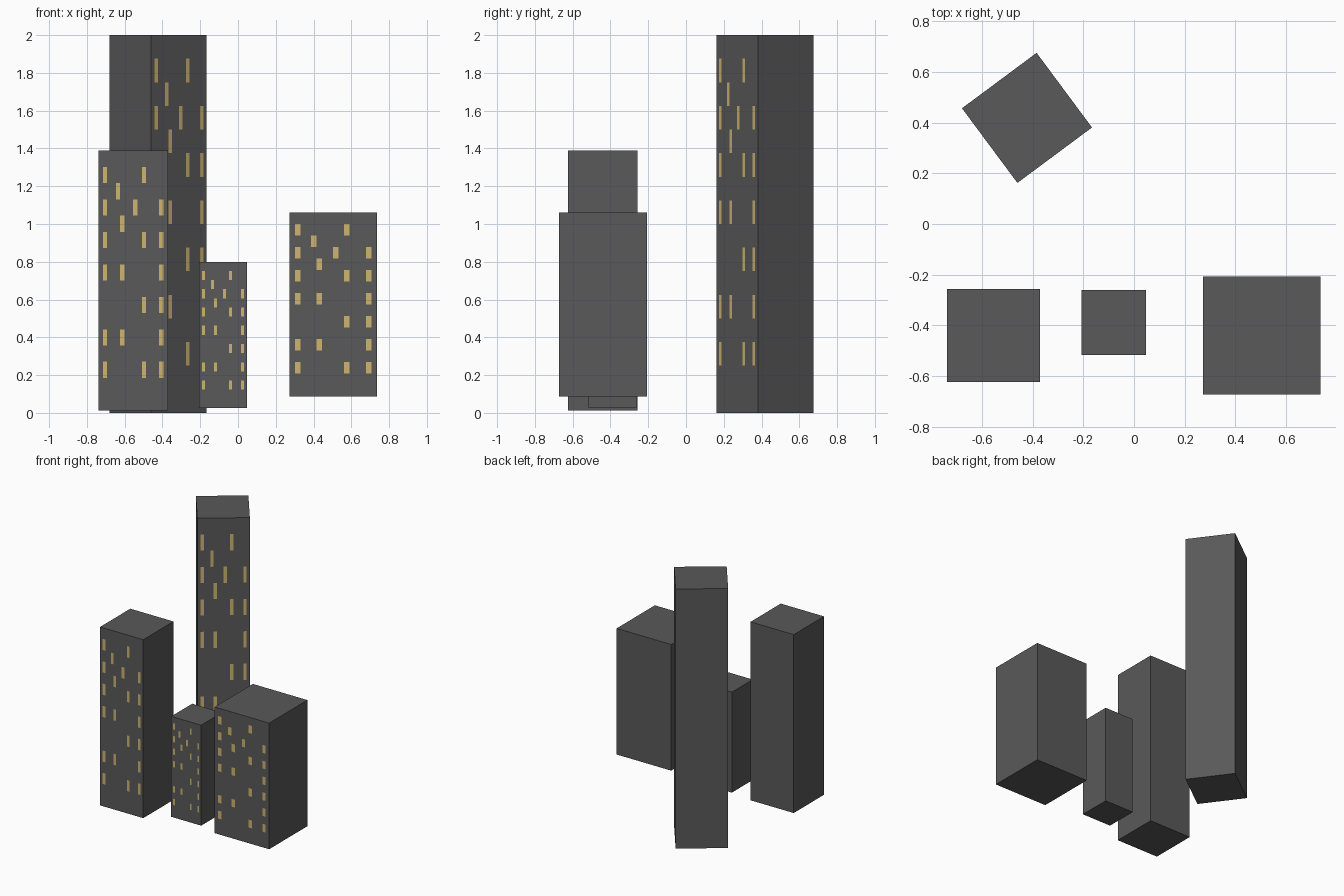
import bpy, bmesh
from math import radians
from mathutils import Matrix

if "Cube" in bpy.data.objects:
    bpy.data.objects.remove(bpy.data.objects["Cube"])


def material(name, rgb):
    m = bpy.data.materials.new(name)
    m.diffuse_color = (*rgb, 1)
    m.use_nodes = True
    m.node_tree.nodes["Principled BSDF"].inputs["Base Color"].default_value = m.diffuse_color
    return m


WALL = material("dark_concrete", (0.1, 0.1, 0.1))
GLOW = material("lit_window", (0.62, 0.46, 0.16))

# Lit cells on a 16 x 16 facade grid: row from the top -> columns
LIT = {1: (1, 10), 2: (4,), 3: (1, 8, 14), 4: (5,), 5: (1, 10, 14),
       7: (1, 5, 14), 9: (10, 14), 11: (1, 5, 14), 13: (1, 10, 14)}


def add_object(name, bm, mat, matrix):
    mesh = bpy.data.meshes.new(name)
    bm.to_mesh(mesh)
    bm.free()
    mesh.materials.append(mat)
    ob = bpy.data.objects.new(name, mesh)
    ob.matrix_world = matrix
    bpy.context.collection.objects.link(ob)
    return ob


def building(name, x, y, w, z0, z1, turn=0):
    h = z1 - z0
    place = Matrix.Translation((x, y, z0)) @ Matrix.Rotation(radians(turn), 4, 'Z')

    # Plain square block
    bm = bmesh.new()
    bmesh.ops.create_cube(bm, size=1, matrix=Matrix.Translation((0, 0, h / 2))
                          @ Matrix.Diagonal((w, w, h, 1)))
    block = add_object(name, bm, WALL, place)

    # Flat lit windows just proud of the front face
    bm = bmesh.new()
    for row, cols in LIT.items():
        top, bottom = h * (1 - row / 16), h * (1 - (row + 1) / 16)
        for c in cols:
            left, right = w * (c / 16 - 0.5), w * ((c + 1) / 16 - 0.5)
            corners = ((left, bottom), (right, bottom), (right, top), (left, top))
            bm.faces.new([bm.verts.new((u, -w / 2 - 0.001, v)) for u, v in corners])
    windows = add_object(name + "_windows", bm, GLOW, place)
    windows.parent = block
    windows.matrix_parent_inverse = place.inverted()


building("left_tower", -0.555, -0.44, 0.368, 0.013, 1.388)
building("small_block", -0.08, -0.389, 0.255, 0.026, 0.80)
building("wide_block", 0.504, -0.44, 0.465, 0.088, 1.06)
building("tall_tower", -0.4225, 0.419, 0.367, 0, 2, turn=36.6)
